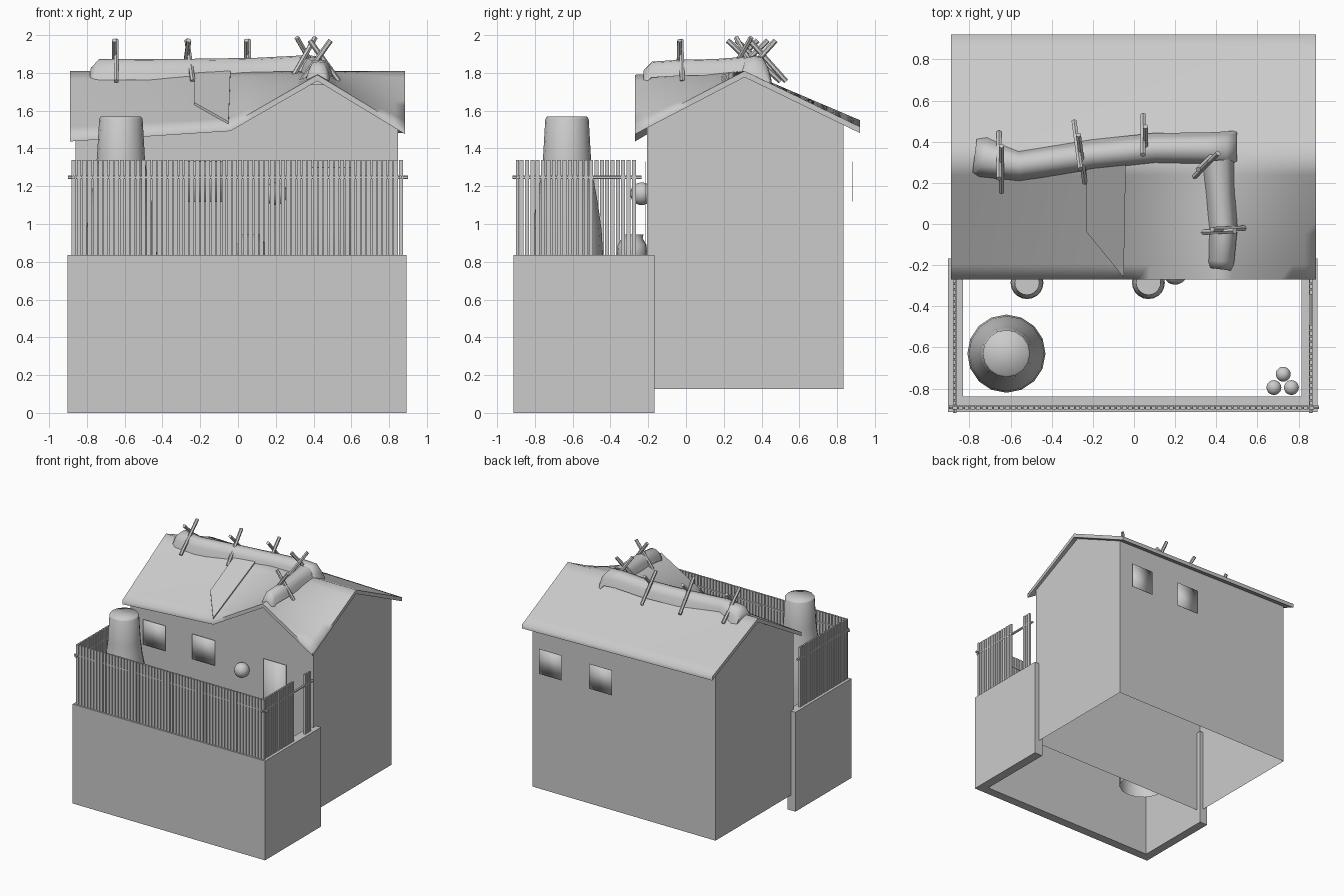
import bpy, bmesh, math
from mathutils import Vector

if "Cube" in bpy.data.objects:
    bpy.data.objects.remove(bpy.data.objects["Cube"])

def finish(name, bm, angle=32):
    bmesh.ops.recalc_face_normals(bm, faces=bm.faces)
    me = bpy.data.meshes.new(name)
    bm.to_mesh(me)
    bm.free()
    ob = bpy.data.objects.new(name, me)
    bpy.context.collection.objects.link(ob)
    if angle:
        bpy.ops.object.select_all(action='DESELECT')
        bpy.context.view_layer.objects.active = ob
        ob.select_set(True)
        bpy.ops.object.shade_smooth_by_angle(angle=math.radians(angle))
    return ob

def add_box(bm, lo, hi):
    vs = bmesh.ops.create_cube(bm, size=1)['verts']
    for v in vs:
        v.co = Vector([(a + b) / 2 + c * (b - a) for a, b, c in zip(lo, hi, v.co)])

def add_rod(bm, a, b, r, sides=6):
    a, b = Vector(a), Vector(b)
    d = b - a
    vs = bmesh.ops.create_cone(bm, cap_ends=True, segments=sides, radius1=r, radius2=r, depth=d.length)['verts']
    q = d.to_track_quat('Z', 'Y')
    for v in vs:
        v.co = q @ v.co + (a + b) / 2

def lathe(name, profile, center, sides, bottom=True):
    bm = bmesh.new()
    rings = [[bm.verts.new((center[0] + r * math.cos(2 * math.pi * i / sides),
                            center[1] + r * math.sin(2 * math.pi * i / sides), z))
              for i in range(sides)] for r, z in profile]
    for p, q in zip(rings, rings[1:]):
        for i in range(sides):
            j = (i + 1) % sides
            bm.faces.new((p[i], p[j], q[j], q[i]))
    if bottom:
        bm.faces.new(rings[0])
    bm.faces.new(rings[-1])
    return finish(name, bm, 60)

def interp(pts, x):
    for (x0, z0), (x1, z1) in zip(pts, pts[1:]):
        if x <= x1:
            break
    return z0 + (z1 - z0) * (x - x0) / (x1 - x0)

# roof surface: ruled between front eave line, ridge and back eave
EAVE = [(-0.89, 1.47), (-0.04, 1.525), (0.42, 1.79), (0.89, 1.505)]
BACK = [(-0.89, 1.55), (0.89, 1.515)]
RIDGE_Y, RIDGE_Z = 0.31, 1.81

def roof_z(x, y):
    if y < RIDGE_Y:
        t = (RIDGE_Y - y) / (RIDGE_Y + 0.27)
        return RIDGE_Z + (interp(EAVE, x) - RIDGE_Z) * t
    t = (y - RIDGE_Y) / (0.92 - RIDGE_Y)
    return RIDGE_Z + (interp(BACK, x) - RIDGE_Z) * t

def steps(breaks, n):
    out = [a + (b - a) * i / n for a, b in zip(breaks, breaks[1:]) for i in range(n)]
    return out + [breaks[-1]]

def slab(name, xs, ys, top, bot, capped=True, angle=32):
    bm = bmesh.new()
    layers = [[[bm.verts.new((x, y, f(x, y))) for y in ys] for x in xs] for f in (top, bot)]
    nx, ny = len(xs), len(ys)
    for g in layers if capped else []:
        for i in range(nx - 1):
            for j in range(ny - 1):
                bm.faces.new((g[i][j], g[i + 1][j], g[i + 1][j + 1], g[i][j + 1]))
    t, b = layers
    for i in range(nx - 1):
        for j in (0, ny - 1):
            bm.faces.new((t[i][j], t[i + 1][j], b[i + 1][j], b[i][j]))
    for j in range(ny - 1):
        for i in (0, nx - 1):
            bm.faces.new((t[i][j], t[i][j + 1], b[i][j + 1], b[i][j]))
    bmesh.ops.delete(bm, geom=[v for v in bm.verts if not v.link_faces], context='VERTS')
    return finish(name, bm, angle)

slab("roof", steps([-0.89, -0.04, 0.42, 0.885], 8), steps([-0.27, 0.31, 0.92], 8),
     roof_z, lambda x, y: roof_z(x, y) - 0.033, angle=70)
# house shell, open underneath
slab("house_walls", steps([-0.86, -0.04, 0.42, 0.848], 6), steps([-0.207, 0.31, 0.835], 6),
     lambda x, y: roof_z(x, y) - 0.02, lambda x, y: 0.127, capped=False)

# raised roof patch beside the valley
bm = bmesh.new()
patch = [(-0.23, 0.29), (-0.23, -0.04), (-0.05, -0.26), (-0.04, 0.29)]
top = [bm.verts.new((x, y, roof_z(x, y) + 0.012)) for x, y in patch]
low = [bm.verts.new((x, y, roof_z(x, y) - 0.01)) for x, y in patch]
bm.faces.new(top)
bm.faces.new(low)
for i in range(4):
    j = (i + 1) % 4
    bm.faces.new((top[i], top[j], low[j], low[i]))
finish("roof_patch", bm, 0)

# thatch caps over the two ridges
def ridge_cap(name, path, drop):
    bm = bmesh.new()
    rings = []
    for k, (x, y, z, w) in enumerate(path):
        a, b = path[max(k - 1, 0)], path[min(k + 1, len(path) - 1)]
        side = Vector((a[1] - b[1], b[0] - a[0], 0)).normalized()
        sec = [(-1, 1), (-0.8, 0.5), (-0.5, 0.08), (0, 0), (0.5, 0.08), (0.8, 0.5), (1, 1)]
        rings.append([bm.verts.new(Vector((x, y, z - h * drop)) + side * (w * s)) for s, h in sec])
    n = len(rings[0])
    for p, q in zip(rings, rings[1:]):
        for i in range(n):
            j = (i + 1) % n
            bm.faces.new((p[i], p[j], q[j], q[i]))
    bm.faces.new(rings[0])
    bm.faces.new(rings[-1])
    finish(name, bm, 65)

ridge_cap("main_ridge_cap", [(-0.775, 0.33, 1.83, 0.10), (-0.735, 0.325, 1.873, 0.097), (-0.56, 0.285, 1.873, 0.075),
                             (-0.2, 0.335, 1.875, 0.075), (0.1, 0.365, 1.88, 0.077),
                             (0.35, 0.365, 1.893, 0.08), (0.45, 0.36, 1.888, 0.09), (0.5, 0.36, 1.83, 0.095)], 0.11)
ridge_cap("front_ridge_cap", [(0.41, 0.31, 1.885, 0.08), (0.42, 0.15, 1.873, 0.07),
                              (0.435, -0.02, 1.87, 0.068), (0.425, -0.18, 1.86, 0.062),
                              (0.42, -0.22, 1.82, 0.058)], 0.085)

# crossed pegs straddling the caps: crossing point and foot offset
bm = bmesh.new()
for x, y, z, hx, hy in [(-0.65, 0.30, 1.895, 0, 0.145), (-0.265, 0.35, 1.895, -0.02, 0.15),
                        (0.05, 0.405, 1.895, 0, 0.125), (0.36, 0.305, 1.91, 0.08, 0.08),
                        (0.435, -0.03, 1.895, 0.10, 0.004)]:
    along = Vector((hy, -hx, 0)).normalized() * 0.006
    for s in (1, -1):
        c = Vector((x, y, z)) + along * s
        d = Vector((hx * s, hy * s, 0.14))
        add_rod(bm, c - d, c + d * 0.55, 0.014)
finish("ridge_pegs", bm)

# yard wall, U-shaped and open above and below
bm = bmesh.new()
outline = [(-0.903, -0.168), (-0.903, -0.914), (0.892, -0.914), (0.892, -0.168),
           (0.815, -0.168), (0.815, -0.838), (-0.83, -0.838), (-0.83, -0.168)]
f = bm.faces.new([bm.verts.new((x, y, 0)) for x, y in outline])
ext = bmesh.ops.extrude_face_region(bm, geom=[f])['geom']
for v in ext:
    if isinstance(v, bmesh.types.BMVert):
        v.co.z = 0.837
finish("yard_wall", bm, 0)

# picket fence with a gap on the right side
bm = bmesh.new()
for i in range(62):
    x = -0.87 + i * 1.733 / 61
    add_box(bm, (x - 0.0115, -0.901, 0.835), (x + 0.0115, -0.885, 1.34))
for i in range(22):
    y = -0.87 + i * 0.0283
    for x in (-0.872, 0.86):
        if x < 0 or y < -0.48 or y > -0.36:
            add_box(bm, (x - 0.008, y - 0.0105, 0.835), (x + 0.008, y + 0.0105, 1.34))
finish("fence_pickets", bm, 0)
bm = bmesh.new()
add_rod(bm, (-0.9, -0.89, 1.247), (0.9, -0.89, 1.247), 0.01)
for x in (-0.872, 0.86):
    add_rod(bm, (x, -0.918, 1.247), (x, -0.235, 1.247), 0.01)
finish("fence_rails", bm)

# windows and door as thin panes
def pane(name, cx, y, z0, z1):
    bm = bmesh.new()
    add_box(bm, (cx - 0.105, y - 0.002, z0), (cx + 0.105, y + 0.002, z1))
    finish(name, bm, 120)
for i, cx in enumerate((-0.63, -0.17)):
    pane(f"front_window_{i + 1}", cx, -0.216, 1.12, 1.33)
for i, cx in enumerate((0.65, 0.18)):
    pane(f"back_window_{i + 1}", cx, 0.88, 1.12, 1.33)
pane("door", 0.495, -0.216, 0.5, 1.30)

# large barrel, pots under the windows
lathe("barrel", [(0.185, 0.46), (0.19, 0.85), (0.183, 0.97), (0.165, 1.1), (0.14, 1.24),
                 (0.127, 1.35), (0.115, 1.555), (0.107, 1.568)], (-0.62, -0.63), 16, False)
for i, x in enumerate((-0.52, 0.07)):
    lathe(f"pot_{i + 1}", [(0.03, 0.75), (0.06, 0.78), (0.08, 0.84), (0.076, 0.89),
                           (0.055, 0.925), (0.06, 0.945)], (x, -0.285), 20)

# wall lamp and small balls in the yard corner
def ball(name, c, r):
    bm = bmesh.new()
    bmesh.ops.create_uvsphere(bm, u_segments=20, v_segments=12, radius=r)
    bmesh.ops.translate(bm, verts=bm.verts, vec=c)
    finish(name, bm)
ball("wall_lamp", (0.2, -0.235, 1.16), 0.06)
for i, (x, y) in enumerate([(0.725, -0.73), (0.68, -0.795), (0.765, -0.795)]):
    ball(f"yard_ball_{i + 1}", (x, y, 0.5), 0.036)
